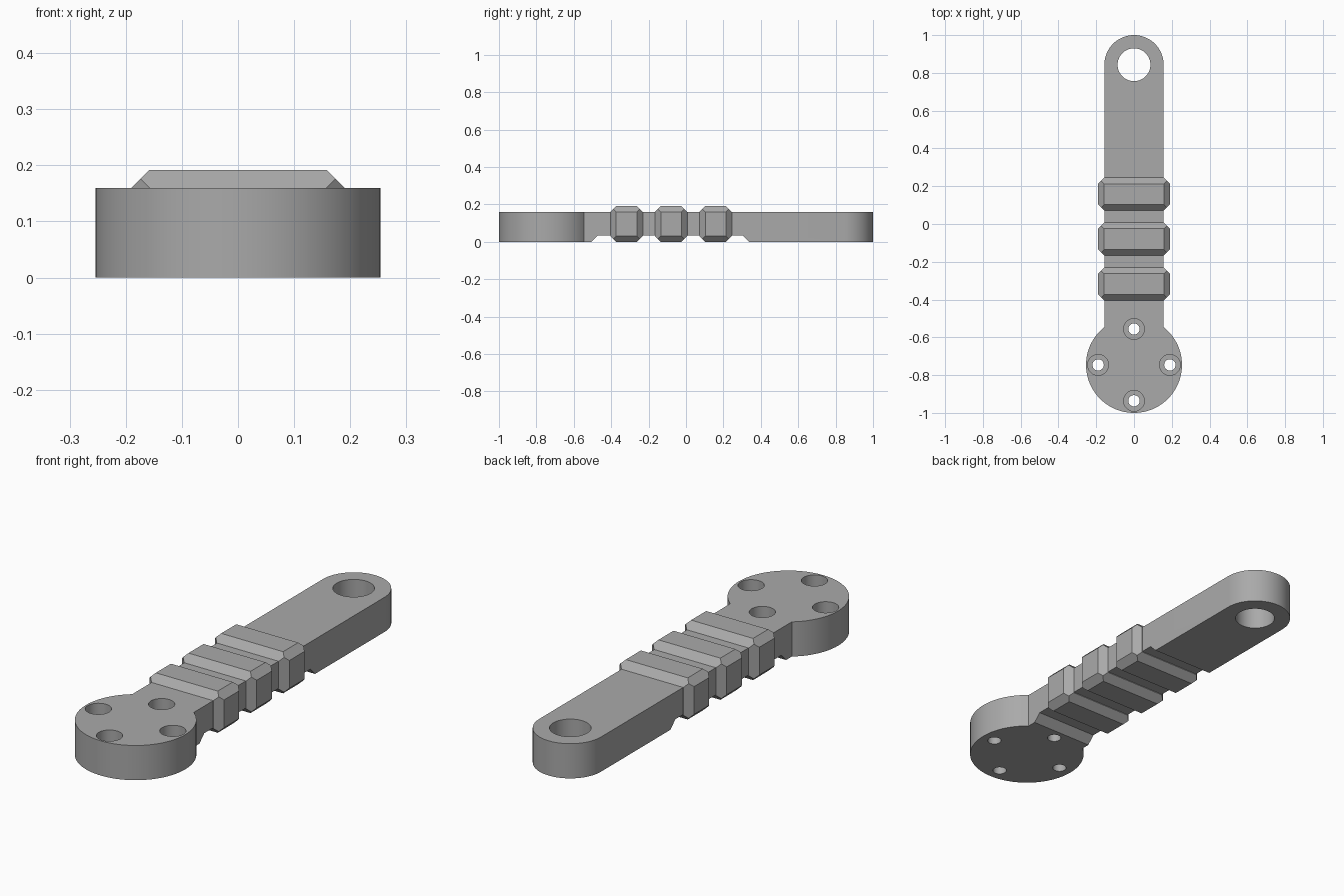
import bpy, bmesh
from math import sin, cos, pi, asin
from itertools import product

cube = bpy.data.objects.get("Cube")
if cube:
    bpy.data.objects.remove(cube, do_unlink=True)

HEIGHT = 0.16
ARM_R, ARM_Y = 0.157, 0.843      # half width of the arm and centre of its round end
DISC_R, DISC_Y = 0.254, -0.746   # mounting disc

grey = bpy.data.materials.new("plain grey")
grey.use_nodes = True
color = (0.4, 0.4, 0.4, 1)
grey.diffuse_color = color
grey.node_tree.nodes["Principled BSDF"].inputs["Base Color"].default_value = color


def finish(bm, name):
    bmesh.ops.recalc_face_normals(bm, faces=bm.faces)
    mesh = bpy.data.meshes.new(name)
    bm.to_mesh(mesh)
    bm.free()
    obj = bpy.data.objects.new(name, mesh)
    bpy.context.collection.objects.link(obj)
    mesh.materials.append(grey)
    return obj


def prism(name, points, offset):
    """Extrude a closed outline of 3D points along an offset."""
    bm = bmesh.new()
    face = bm.faces.new([bm.verts.new(p) for p in points])
    extruded = bmesh.ops.extrude_face_region(bm, geom=[face])["geom"]
    verts = [v for v in extruded if isinstance(v, bmesh.types.BMVert)]
    bmesh.ops.translate(bm, verts=verts, vec=offset)
    return finish(bm, name)


def arc(y, radius, start, end, steps, z=0):
    angles = [start + (end - start) * i / steps for i in range(steps + 1)]
    return [(radius * cos(a), y + radius * sin(a), z) for a in angles]


def cut(target, cutter):
    cutter.hide_render = True
    mod = target.modifiers.new("cut", 'BOOLEAN')
    mod.operation, mod.solver, mod.object = 'DIFFERENCE', 'EXACT', cutter
    bpy.context.view_layer.objects.active = target
    bpy.ops.object.modifier_apply(modifier=mod.name)
    bpy.data.objects.remove(cutter, do_unlink=True)


def drill(target, x, y, radius, bottom):
    ring = arc(y, radius, 0, 2 * pi, 40, bottom)[:-1]
    cut(target, prism("drill", [(px + x, py, z) for px, py, z in ring], (0, 0, 0.5)))


# Handle body: round-ended arm running into the disc
neck = pi / 2 - asin(ARM_R / DISC_R)
outline = arc(ARM_Y, ARM_R, 0, pi, 32)
outline += arc(DISC_Y, DISC_R, pi - neck, 2 * pi + neck, 72)
body = prism("handle_body", outline, (0, 0, HEIGHT))

# Shallow slope-ended recess along the underside
recess = [(-0.4, -0.54, -0.035), (-0.4, -0.47, 0.035), (-0.4, 0.302, 0.035), (-0.4, 0.372, -0.035)]
cut(body, prism("recess", recess, (0.8, 0, 0)))

# Large eye at the arm end and four counterbored screw holes in the disc
drill(body, 0, ARM_Y, 0.087, -0.1)
for i in range(4):
    x, y = 0.19 * cos(i * pi / 2), DISC_Y + 0.19 * sin(i * pi / 2)
    drill(body, x, y, 0.03, -0.1)
    drill(body, x, y, 0.055, 0.06)


# Grip ridges: blocks with every edge chamfered, the chamfers meeting in points
def ridge(y, half, c=0.032):
    bm = bmesh.new()
    for signs in product((-1, 1), repeat=3):
        cuts = [(c / 2,) * 3] + [tuple(0 if k == axis else c for k in range(3)) for axis in range(3)]
        for inset in cuts:
            bm.verts.new([s * (h - d) for s, h, d in zip(signs, half, inset)])
    bmesh.ops.convex_hull(bm, input=bm.verts)
    bmesh.ops.dissolve_limit(bm, angle_limit=0.02, verts=bm.verts, edges=bm.edges)
    obj = finish(bm, "grip_ridge")
    obj.location = (0, y, half[2])


for i in range(3):
    ridge(-0.318 + 0.238 * i, (0.19, 0.087, 0.096))

bpy.ops.object.select_all(action='DESELECT')
body.select_set(True)
bpy.context.view_layer.objects.active = body
bpy.ops.object.shade_smooth_by_angle(angle=pi / 6)
